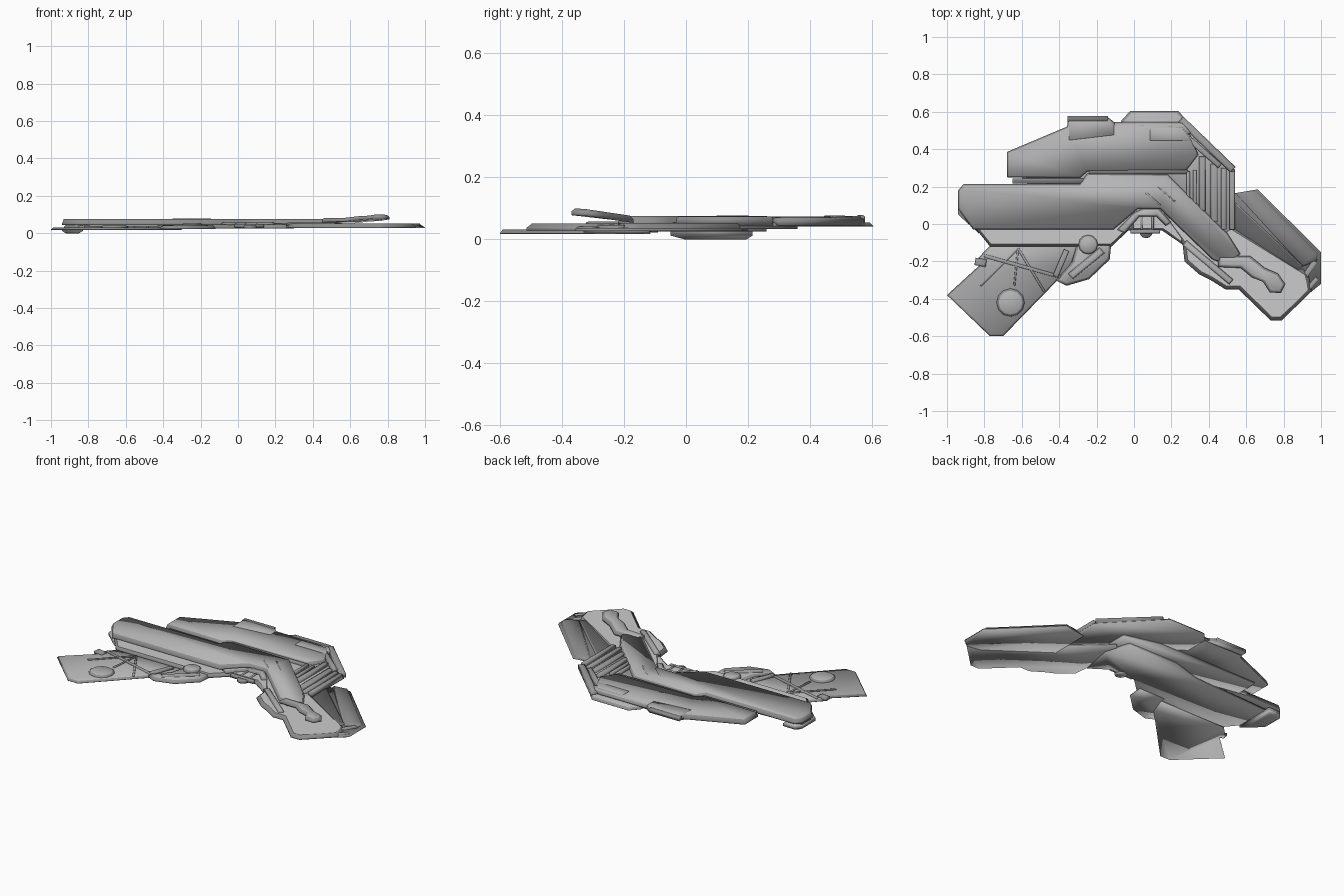
import bpy, bmesh, math
from mathutils import Vector

MATS = {}


def grey(value):
    """Plain grey material, made once per tone."""
    if value not in MATS:
        MATS[value] = bpy.data.materials.new(f"grey_{int(value * 100)}")
        MATS[value].diffuse_color = (value, value, value, 1)
    return MATS[value]


DECK, HULL, DARK, EDGE, BELOW = .58, .46, .20, .27, 1.0


def finish(name, bm, flat_top, tone):
    """Smooth shading except optional crisp tops; dark borders, pale underside."""
    bmesh.ops.recalc_face_normals(bm, faces=bm.faces[:])
    bm.normal_update()
    for f in bm.faces:
        f.smooth = not (flat_top and f.normal.z > .9)
        f.material_index = 0 if f.normal.z > .9 else 2 if f.normal.z < -.5 else 1
    me = bpy.data.meshes.new(name)
    bm.to_mesh(me)
    bm.free()
    for value in (tone, EDGE, BELOW):
        me.materials.append(grey(value))
    ob = bpy.data.objects.new(name, me)
    bpy.context.collection.objects.link(ob)
    return ob


def plate(name, pts, z0, z1, rim=0.012, drop=0.012, lift=None, flat_top=False, under=0, tone=HULL):
    """Plate from a top outline, with a sloping rim above and an optional tucked-in underside."""
    bm = bmesh.new()
    face = bm.faces.new([bm.verts.new((x, y, z0)) for x, y in pts])
    face.normal_update()
    if face.normal.z < 0:
        face.normal_flip()
    ext = bmesh.ops.extrude_face_region(bm, geom=[face], use_keep_orig=True)
    for g in ext["geom"]:
        if isinstance(g, bmesh.types.BMVert):
            g.co.z = z1 - drop if rim else z1
    top = next(g for g in ext["geom"] if isinstance(g, bmesh.types.BMFace))
    bm.normal_update()
    # inset each cap and push it outward so its border becomes a slope
    for cap, width, z in ((top, rim, z1), (face, under, z0)):
        if width:
            if cap is face:
                for v in cap.verts:
                    v.co.z = z0 + under * .6
            bmesh.ops.inset_region(bm, faces=[cap], thickness=width, use_even_offset=True)
            for v in cap.verts:
                v.co.z = z
    if lift:
        for v in bm.verts:
            v.co.z += lift(v.co.x, v.co.y)
    return finish(name, bm, flat_top, tone)


def bar(name, a, b, width, z0, z1, tone=.36):
    """Straight strip between two points in plan."""
    a, b = Vector(a), Vector(b)
    d = (b - a).normalized()
    n = Vector((-d.y, d.x)) * width / 2
    return plate(name, [a + n, a - n, b - n, b + n], z0, z1, width * .2, .004, tone=tone)


def disk(name, x, y, r, z0, z1, tone=HULL, sides=12):
    pts = [(x + r * math.cos(math.tau * i / sides), y + r * math.sin(math.tau * i / sides))
           for i in range(sides)]
    return plate(name, pts, z0, z1, r * .15, .008, tone=tone)


# long upper arm, bending at the centre into the right leg
plate("upper_arm", [(-.94, .08), (-.94, .18), (-.91, .215), (-.29, .215), (-.25, .27), (.18, .265),
      (.50, -.05), (.57, -.16), (.50, -.22), (.42, -.19), (.14, .08), (.02, .08), (-.11, -.03),
      (-.86, -.03)], .045, .075, .008, .022)
bar("arm_crease", (.06, .17), (.14, .10), .012, .07, .077)
bar("arm_crease_upper", (.13, .20), (.22, .12), .01, .07, .077)

# deck under the arm and around the inner corner
plate("lower_deck", [(-.93, .08), (-.93, .17), (-.30, .20), (-.1, .26), (.25, .26), (.30, .10),
      (.26, -.11), (.15, -.035), (-.03, -.035), (-.12, -.12), (-.77, -.12)], .025, .048,
      flat_top=True, tone=DECK)
plate("inner_collar", [(-.09, -.03), (.0, .06), (.05, .085), (.13, .085), (.2, .01), (.17, -.01),
      (.12, .04), (.03, .04), (-.05, -.05)], .045, .06, .008, .008)
for x in (-.01, .04, .10):
    bar("collar_rib", (x, -.03), (x, .05), .012, .045, .053)
disk("collar_boss", .065, -.04, .036, .025, .045, DARK)
bar("collar_boss_lip", (-.02, -.04), (.14, -.04), .02, .03, .05)

# keel under the left tip
plate("left_tip_keel", [(-.94, .05), (-.94, .18), (-.91, .215), (-.83, .215), (-.83, -.05)],
      .0, .03, 0, 0, under=.02)

# large rear hull shell
plate("rear_hull", [(-.68, .25), (-.68, .385), (-.36, .52), (-.35, .54), (.22, .53), (.30, .48),
      (.345, .37), (.28, .285), (-.25, .28), (-.29, .245)], .045, .074, .008, .022)
plate("rear_hull_underside", [(-.6, .22), (-.6, .36), (.1, .36), (.33, .3), (.33, .05), (.1, .1)],
      .034, .05, 0, 0)
plate("rear_fin", [(-.355, .44), (-.355, .575), (-.145, .575), (-.10, .54), (-.10, .47)],
      .052, .076, .008, .015)
bar("rear_fin_lip", (-.355, .563), (-.14, .563), .028, .055, .078, DARK)
plate("rear_slab", [(-.11, .50), (-.11, .545), (.26, .545), (.31, .49), (.28, .47)],
      .055, .073, .008, .01)
plate("rear_block", [(.08, .44), (.08, .52), (.26, .52), (.32, .44)], .06, .077, .008, .01)
bar("hull_seam", (-.65, .23), (-.27, .23), .025, .04, .062, DARK)
bar("hull_seam_centre", (-.24, .278), (.29, .278), .02, .04, .07, DARK)

# stepped rear edge and slatted shoulder
plate("rear_base", [(-.07, .55), (-.02, .605), (.235, .605), (.54, .29), (.54, -.03), (.48, -.06),
      (.2, .2), (-.07, .4)], .042, .055)
for x, y0, y1, w, h in ((.29, .1, .28, .02, .073), (.325, .08, .29, .02, .07),
                        (.365, .07, .36, .035, .072), (.43, .01, .32, .04, .066),
                        (.48, -.03, .30, .03, .069), (.525, -.03, .28, .028, .074)):
    bar("shoulder_slat", (x, y0), (x, y1), w, .045, h)
bar("shoulder_edge", (.25, .56), (.53, .29), .04, .045, .07)
bar("shoulder_inner_edge", (.29, .46), (.46, .31), .03, .05, .074)

# right leg
plate("right_leg", [(.14, .06), (.3, .2), (.54, -.02), (.93, -.26), (.95, -.36), (.79, -.515),
      (.73, -.515), (.56, -.35), (.49, -.35), (.41, -.30), (.35, -.27), (.27, -.20), (.26, -.11)],
      .028, .051, .018, .014, flat_top=True, tone=DECK)
bar("leg_inner_step", (.27, -.10), (.52, -.31), .035, .04, .058, HULL)

# raised hook on the leg, climbing toward its tip
plate("leg_hook", [(.45, -.17), (.62, -.17), (.70, -.235), (.77, -.265), (.81, -.32), (.785, -.37),
      (.725, -.365), (.69, -.31), (.63, -.285), (.57, -.235), (.45, -.23)], .053, .075, .012, .01,
      lift=lambda x, y: .025 * min(1, max(0, (-.17 - y) / .17)))

# outer block beside the right leg: sunken dark tray and tall outer strip
plate("outer_tray", [(.51, -.09), (.51, .16), (.66, .185), (1.0, -.15), (1.0, -.32), (.95, -.36),
      (.86, -.34)], .027, .037, .006, .009, tone=DARK)
plate("outer_strip", [(.54, .165), (.65, .18), (.985, -.155), (.98, -.20), (.90, -.23)],
      .03, .052, .012, .02, tone=.25)
plate("tray_wall", [(.52, -.07), (.525, .13), (.90, -.22), (.87, -.27)], .03, .04, .006, .009,
      lift=lambda x, y: .05 * (x + y - .45) if x + y > .45 else 0, tone=.13)
bar("outer_end_rib", (.90, -.30), (.97, -.20), .03, .03, .046)
bar("outer_end_rib_low", (.92, -.36), (.98, -.29), .025, .03, .042)

# lower-left panel with its frame and round hatch
plate("left_panel", [(-1.0, -.38), (-.825, -.22), (-.85, -.20), (-.77, -.115), (-.30, -.115),
      (-.34, -.23), (-.70, -.60), (-.77, -.60)], .018, .031, .008, .011)
disk("panel_hatch", -.66, -.42, .075, .025, .041)
bar("panel_strut_cross", (-.80, -.17), (-.37, -.29), .018, .028, .038)
bar("panel_strut_diagonal", (-.62, -.13), (-.48, -.36), .012, .028, .038)
bar("panel_strut_short", (-.62, -.13), (-.64, -.33), .010, .029, .038)
bar("panel_strut_left", (-.62, -.13), (-.82, -.33), .010, .029, .038)
bar("panel_side_rail", (-.36, -.14), (-.42, -.28), .03, .028, .044)
bar("panel_clip", (-.85, -.20), (-.79, -.21), .04, .022, .042)

# rounded bracket joining the panel to the deck, with pivot
plate("panel_bracket", [(-.12, -.09), (-.13, -.19), (-.24, -.295), (-.36, -.33), (-.42, -.30),
      (-.33, -.20), (-.30, -.09)], .022, .041, .012, .012)
bar("bracket_step", (-.17, -.14), (-.34, -.28), .04, .03, .046, HULL)
disk("pivot", -.245, -.11, .052, .03, .056)
